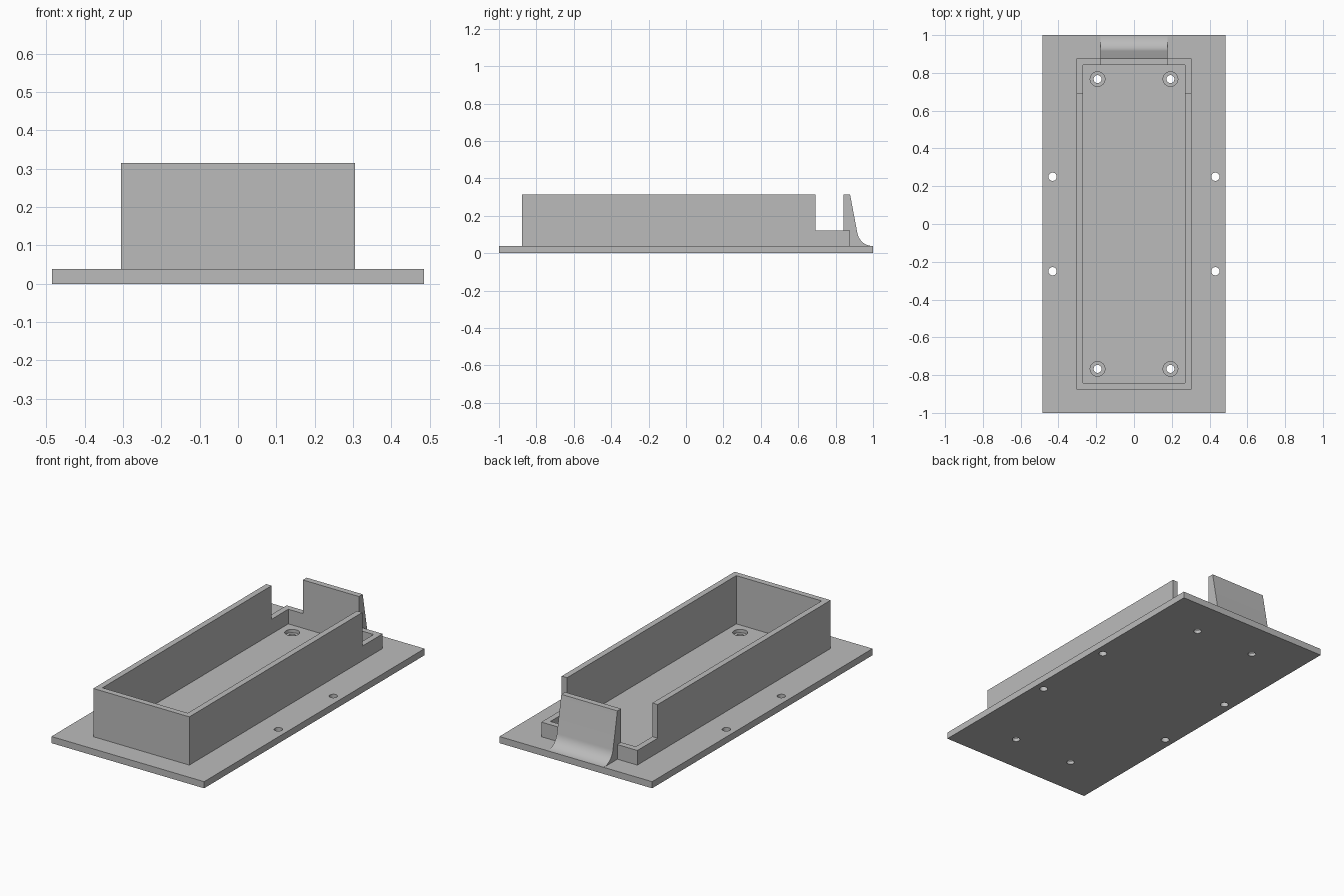
import bpy, bmesh, math

old = bpy.data.objects.get("Cube")
if old:
    bpy.data.objects.remove(old, do_unlink=True)

grey = bpy.data.materials.new("plain grey")
grey.use_nodes = True
colour = (0.5, 0.5, 0.5, 1)
grey.diffuse_color = colour
grey.node_tree.nodes["Principled BSDF"].inputs["Base Color"].default_value = colour

BASE, TOP, LOW = 0.038, 0.315, 0.122   # plate top, wall top, lowered wall top
OUT_X, OUT_Y, WALL = 0.305, 0.877, 0.034
TAB_X, NOTCH_Y = 0.178, 0.692


def finish(name, bm):
    bmesh.ops.recalc_face_normals(bm, faces=bm.faces)
    mesh = bpy.data.meshes.new(name)
    bm.to_mesh(mesh)
    bm.free()
    mesh.materials.append(grey)
    ob = bpy.data.objects.new(name, mesh)
    bpy.context.collection.objects.link(ob)
    return ob


def box(name, x, y0, y1, z0, z1):
    bm = bmesh.new()
    bmesh.ops.create_cube(bm, size=1)
    for v in bm.verts:
        v.co = (v.co.x * 2 * x, y1 if v.co.y > 0 else y0, z1 if v.co.z > 0 else z0)
    return finish(name, bm)


def drill(name, x, y, r, z0, z1):
    bm = bmesh.new()
    bmesh.ops.create_cone(bm, cap_ends=True, segments=32, radius1=r, radius2=r, depth=z1 - z0)
    bmesh.ops.translate(bm, verts=bm.verts, vec=(x, y, (z0 + z1) / 2))
    return finish(name, bm)


def cut(target, cutter):
    cutter.hide_render = True
    cutter.hide_set(True)
    cutter.display_type = 'WIRE'
    mod = target.modifiers.new(cutter.name, 'BOOLEAN')
    mod.operation = 'DIFFERENCE'
    mod.solver = 'EXACT'
    mod.object = cutter


def apply_cuts(ob):
    # Bake the cuts and discard the cutters
    cutters = [m.object for m in ob.modifiers]
    bpy.context.view_layer.update()
    graph = bpy.context.evaluated_depsgraph_get()
    mesh = bpy.data.meshes.new_from_object(ob.evaluated_get(graph))
    ob.modifiers.clear()
    ob.data = mesh
    for c in cutters:
        bpy.data.objects.remove(c, do_unlink=True)


def smooth(ob):
    bpy.ops.object.select_all(action='DESELECT')
    ob.select_set(True)
    bpy.context.view_layer.objects.active = ob
    bpy.ops.object.shade_smooth_by_angle(angle=math.radians(30))


# Base plate with side mounting holes and counterbored screw holes
plate = box("base_plate", 0.485, -1, 1, 0, BASE)
for sx in (-1, 1):
    for sy in (-1, 1):
        cut(plate, drill("mount_cutter", sx * 0.431, sy * 0.25, 0.022, -0.1, 0.1))
        cut(plate, drill("screw_cutter", sx * 0.193, sy * 0.767, 0.021, -0.1, 0.1))
        cut(plate, drill("bore_cutter", sx * 0.193, sy * 0.767, 0.039, BASE / 2, 0.1))
apply_cuts(plate)
smooth(plate)

# Open tray wall, lowered at the back, with a slot for the tab
tray = box("tray_wall", OUT_X, -OUT_Y, OUT_Y, BASE, TOP)
cut(tray, box("inside_cutter", OUT_X - WALL, WALL - OUT_Y, OUT_Y - WALL, -0.1, 0.5))
cut(tray, box("notch_cutter", 0.5, NOTCH_Y, 1.1, LOW, 0.5))
cut(tray, box("slot_cutter", TAB_X, 0.8, 1.1, -0.1, 0.5))
apply_cuts(tray)

# Back tab: sloped outer face blending into the plate with a fillet
slope = math.atan2(7, 37)
turn = math.pi / 2 - slope
foot = OUT_Y + (TOP - BASE) * math.tan(slope)
radius = (0.999 - foot) / math.tan(turn / 2)
profile = [(OUT_Y - WALL, BASE), (OUT_Y - WALL, TOP), (OUT_Y, TOP)]
STEPS = 16
for i in range(STEPS + 1):
    a = -math.pi / 2 - turn * (1 - i / STEPS)
    profile.append((0.999 + radius * math.cos(a), BASE + radius + radius * math.sin(a)))
bm = bmesh.new()
face = bm.faces.new([bm.verts.new((-TAB_X, y, z)) for y, z in profile])
side = bmesh.ops.extrude_face_region(bm, geom=[face])
bmesh.ops.translate(bm, vec=(2 * TAB_X, 0, 0),
                    verts=[g for g in side["geom"] if isinstance(g, bmesh.types.BMVert)])
smooth(finish("back_tab", bm))
